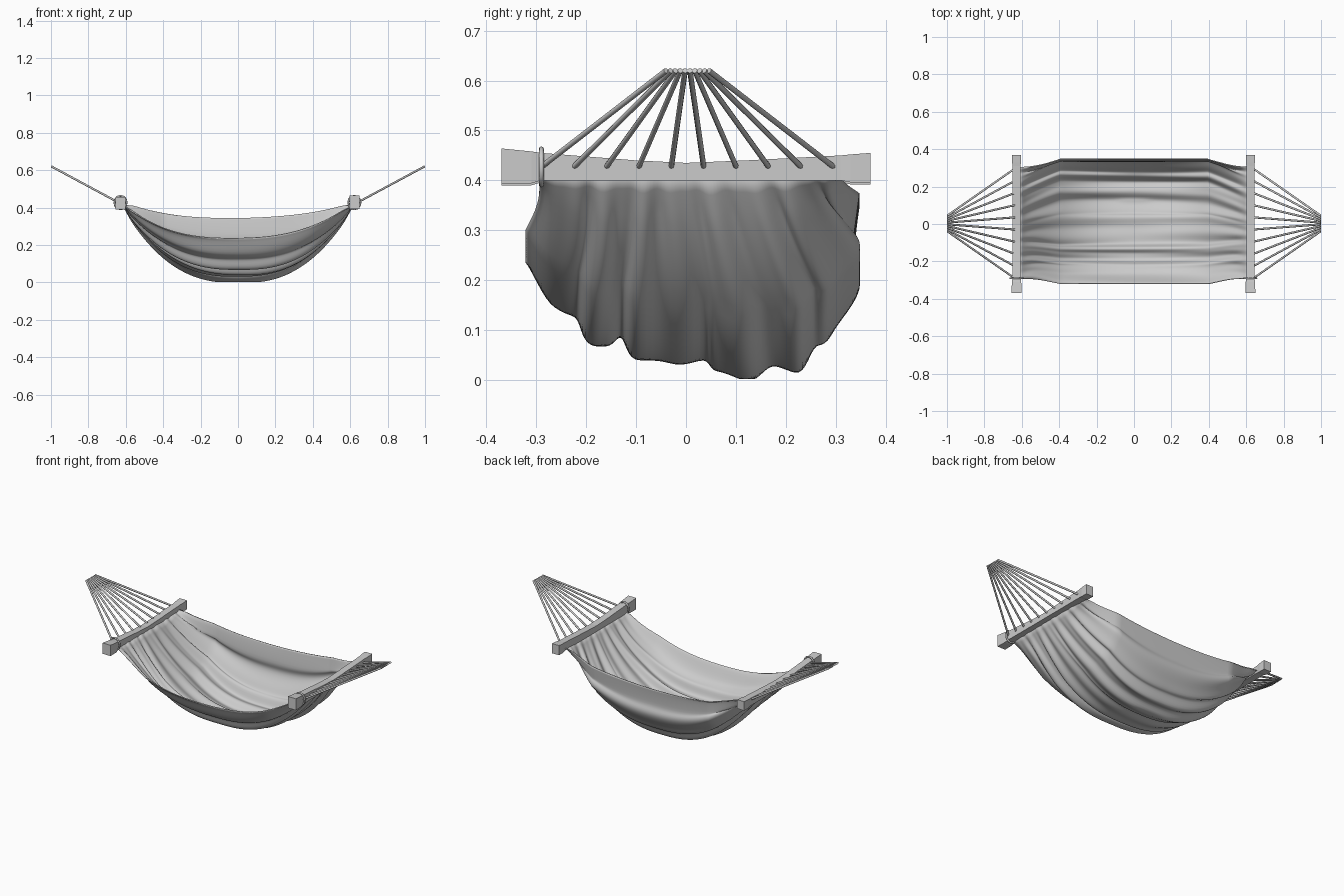
import bpy, bmesh, math
from mathutils import Vector

if "Cube" in bpy.data.objects:
    bpy.data.objects.remove(bpy.data.objects["Cube"], do_unlink=True)

grey = bpy.data.materials.new("plain grey")
grey.use_nodes = True
COLOUR = (0.6, 0.6, 0.6, 1)
grey.diffuse_color = COLOUR
grey.node_tree.nodes["Principled BSDF"].inputs["Base Color"].default_value = COLOUR


def finish(name, bm, smooth=None):
    bmesh.ops.recalc_face_normals(bm, faces=bm.faces)
    mesh = bpy.data.meshes.new(name)
    bm.to_mesh(mesh)
    bm.free()
    mesh.materials.append(grey)
    ob = bpy.data.objects.new(name, mesh)
    bpy.context.collection.objects.link(ob)
    if smooth:
        bpy.ops.object.select_all(action='DESELECT')
        ob.select_set(True)
        bpy.context.view_layer.objects.active = ob
        bpy.ops.object.shade_smooth_by_angle(angle=math.radians(smooth))
    return ob


def spline(points, t):
    """Smooth curve through the points, t from 0 to 1."""
    s = t * (len(points) - 1)
    i = min(int(s), len(points) - 2)
    f = s - i
    p = [Vector(points[max(0, min(len(points) - 1, i + k))]) for k in (-1, 0, 1, 2)]
    return 0.5 * (2 * p[1] + (p[2] - p[0]) * f
                  + (2 * p[0] - 5 * p[1] + 4 * p[2] - p[3]) * f * f
                  + (3 * p[1] - p[0] - 3 * p[2] + p[3]) * f ** 3)


# Sagging cloth: the middle cross-section (y, z) fades to a gathered straight end
MIDDLE = [(-.32, .235), (-.27, .155), (-.225, .13), (-.2, .085), (-.16, .068),
          (-.13, .085), (-.1, .047), (-.03, .033), (.035, .042), (.065, .016),
          (.13, .006), (.18, .028), (.225, .02), (.26, .065), (.295, .1),
          (.345, .18), (.335, .25), (.345, .34)]
NU, NV = 56, 102
bm = bmesh.new()
rows = []
for i in range(NU + 1):
    u = 2 * i / NU - 1
    sag = 1 - abs(u) ** 2.5
    row = []
    for j in range(NV + 1):
        v = j / NV
        mid = spline(MIDDLE, v)
        drift = v + 0.012 * math.sin(2.5 * u + 9 * v)
        fold = 0.009 * math.sin(drift * 52) + 0.006 * math.sin(drift * 83 + 1)
        spread = min(1, sag * 1.5)
        y = (-.295 + .6 * v) * (1 - spread) + mid.x * spread
        y -= 0.012 * math.sin(math.pi * spread) * (2 * v - 1)
        z = .412 - (.412 - mid.y) * sag
        z += fold * (0.35 + 0.65 * abs(u)) * min(1, 3 * sag + .35) * min(1, 4 * sag + .3)
        row.append(bm.verts.new((.615 * u, y, max(z, .004))))
    rows.append(row)
for a, b in zip(rows, rows[1:]):
    for j in range(NV):
        bm.faces.new((a[j], a[j + 1], b[j + 1], b[j]))
cloth = finish("cloth", bm, 60)
shell = cloth.modifiers.new("thickness", 'SOLIDIFY')
shell.thickness = 0.005
shell.offset = 0

# Stations along each spreader bar: y, half width, bottom, top
STATIONS = [(-.37, .027, .394, .464), (-.31, .025, .394, .458), (-.29, .022, .4, .455),
            (-.1, .021, .4, .44), (0, .021, .4, .435), (.12, .021, .4, .44),
            (.31, .021, .4, .45), (.33, .024, .396, .452), (.37, .024, .396, .455)]


def spreader_bar(name, x, drop):
    bm = bmesh.new()
    loops = []
    for y, w, low, high in STATIONS:
        low, high = low - drop * .5, high - drop
        loops.append([bm.verts.new((x + sx * w, y, z)) for sx, z in
                      ((-1, low), (1, low), (1, high), (-1, high))])
    for a, b in zip(loops, loops[1:]):
        for k in range(4):
            n = (k + 1) % 4
            bm.faces.new((a[k], a[n], b[n], b[k]))
    bm.faces.new(loops[0])
    bm.faces.new(loops[-1])
    finish(name, bm)


def rope(name, points, radius, closed=False):
    bm = bmesh.new()
    rings = []
    n = len(points)
    for i, p in enumerate(points):
        p = Vector(p)
        after = points[(i + 1) % n] if closed else points[min(i + 1, n - 1)]
        before = points[i - 1] if closed else points[max(i - 1, 0)]
        along = (Vector(after) - Vector(before)).normalized()
        side = along.cross(Vector((0, 1, 0))).normalized()
        up = side.cross(along)
        rings.append([bm.verts.new(p + radius * (side * math.cos(k * math.tau / 8)
                                                 + up * math.sin(k * math.tau / 8)))
                      for k in range(8)])
    pairs = list(zip(rings, rings[1:])) + ([(rings[-1], rings[0])] if closed else [])
    for a, b in pairs:
        for k in range(8):
            m = (k + 1) % 8
            bm.faces.new((a[k], a[m], b[m], b[k]))
    if not closed:
        bm.faces.new(rings[0])
        bm.faces.new(rings[-1])
    finish(name, bm, 50)


for side, sx in (("left", 1), ("right", -1)):
    bar_x = .622 if sx > 0 else -.628
    spreader_bar(side + "_spreader_bar", bar_x, 0 if sx > 0 else .008)
    # Ropes fanning from the hanging point to the bar
    for k in range(10):
        t = k / 9
        rope(f"{side}_rope_{k + 1}", [(sx * .997, -.04 + .086 * t, .62),
                                      (sx * .638, -.29 + .586 * t, .427)], .0055)
    # Cord loop tied round the front end of the bar
    loop = [(bar_x + .033 * math.cos(a), -.29, .427 + .036 * math.sin(a))
            for a in (k * math.tau / 12 for k in range(12))]
    rope(side + "_cord_loop", loop, .005, closed=True)
